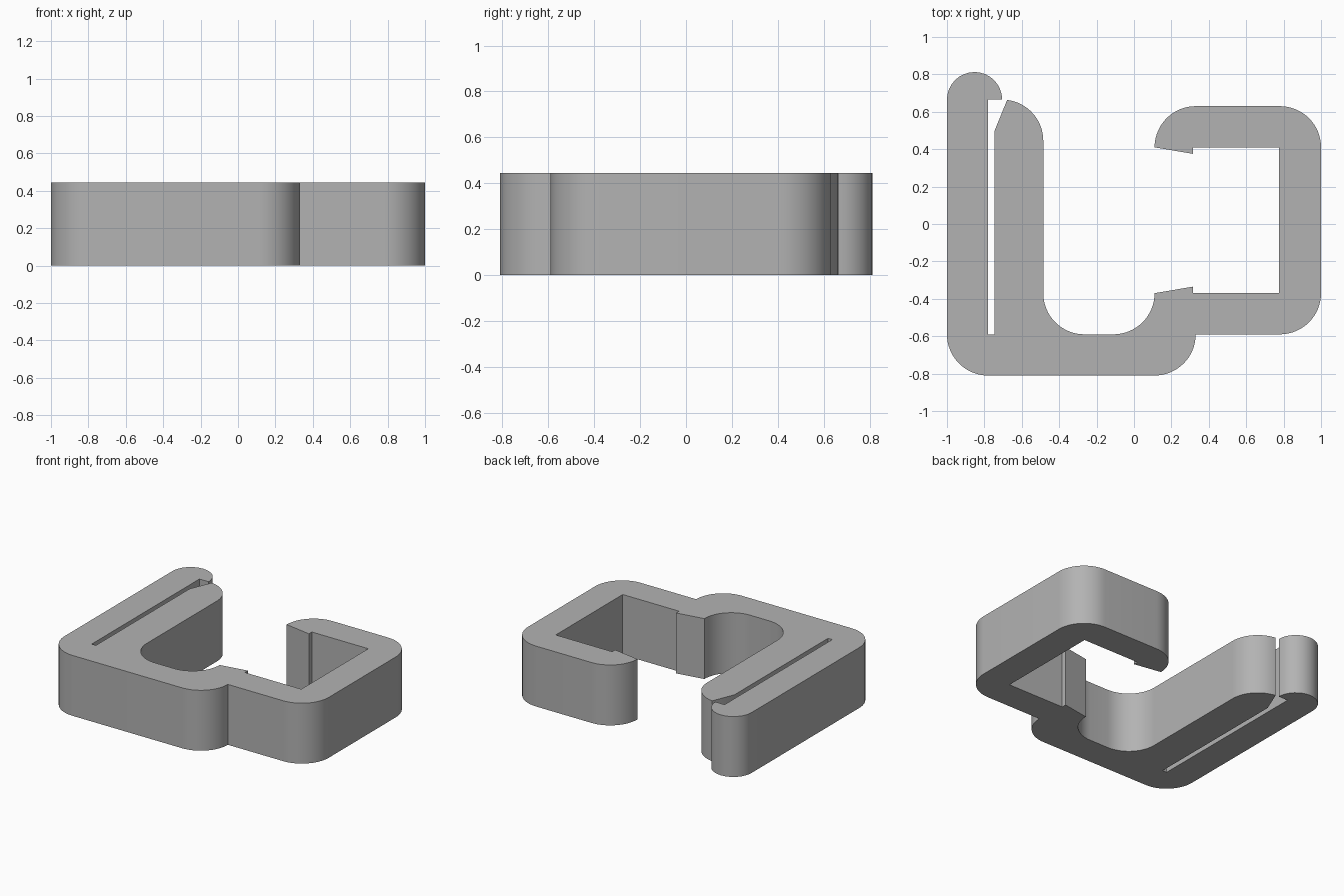
import bpy
import bmesh
from math import cos, sin, radians

HEIGHT = 0.445
R = 0.22  # shared corner radius

cube = bpy.data.objects.get("Cube")
if cube:
    bpy.data.objects.remove(cube, do_unlink=True)


def arc(cx, cy, start, end, r=R, steps=16):
    """Points along a circular arc, angles in degrees."""
    angles = [radians(start + (end - start) * i / steps) for i in range(steps + 1)]
    return [(cx + r * cos(a), cy + r * sin(a)) for a in angles]


def extrude_profile(name, points, height, material):
    """Solid made by extruding a closed outline upward."""
    bm = bmesh.new()
    base = bm.faces.new([bm.verts.new((x, y, 0)) for x, y in points])
    top = bmesh.ops.extrude_face_region(bm, geom=[base], use_keep_orig=True)
    moved = [g for g in top["geom"] if isinstance(g, bmesh.types.BMVert)]
    bmesh.ops.translate(bm, verts=moved, vec=(0, 0, height))
    bmesh.ops.recalc_face_normals(bm, faces=bm.faces)
    caps = [f for f in bm.faces if len(f.verts) > 4]
    bmesh.ops.triangulate(bm, faces=caps)
    mesh = bpy.data.meshes.new(name)
    bm.to_mesh(mesh)
    bm.free()
    obj = bpy.data.objects.new(name, mesh)
    bpy.context.collection.objects.link(obj)
    mesh.materials.append(material)
    bpy.ops.object.select_all(action="DESELECT")
    obj.select_set(True)
    bpy.context.view_layer.objects.active = obj
    bpy.ops.object.shade_smooth_by_angle(angle=radians(25))
    return obj


grey = bpy.data.materials.new("plain grey")
grey.use_nodes = True
colour = (0.45, 0.45, 0.45, 1)
grey.diffuse_color = colour
grey.node_tree.nodes["Principled BSDF"].inputs["Base Color"].default_value = colour

outline = []
# Outer edge of the base, then around the square hook
outline += arc(-0.78, -0.59, 180, 270)
outline += arc(0.11, -0.59, 270, 360)
outline += arc(0.78, -0.37, 270, 360)
outline += arc(0.78, 0.41, 0, 90)
outline += arc(0.33, 0.41, 90, 180)
# Inside of the square hook with its two wedge-shaped lips
outline += [(0.315, 0.375), (0.315, 0.41), (0.775, 0.41)]
outline += [(0.775, -0.37), (0.315, -0.37), (0.315, -0.335)]
# Rounded channel between the hook and the inner prong
outline += arc(-0.11, -0.37, 0, -90)
outline += arc(-0.265, -0.37, 270, 180)
# Inner prong with a rounded tip and a chamfered slot entry
outline += arc(-0.705, 0.445, 0, 83)
outline += [(-0.745, 0.5), (-0.745, -0.59)]
# Narrow slot and the outer prong with its overhanging round tip
outline += [(-0.78, -0.59), (-0.78, 0.665)]
outline += arc(-0.8525, 0.665, 0, 180, r=0.1475)

extrude_profile("double_hook_clip", outline, HEIGHT, grey)
